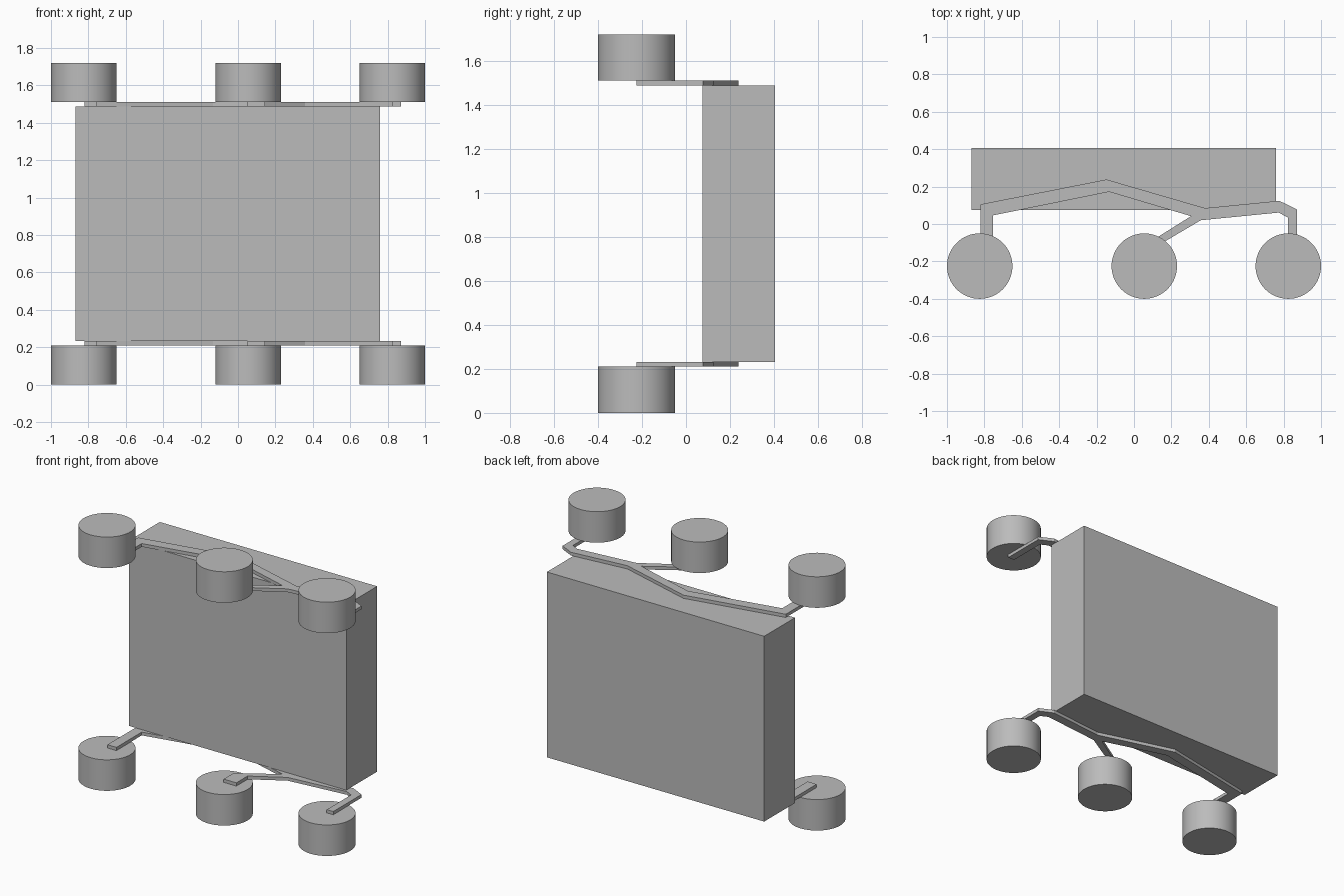
import bpy
import bmesh

cube = bpy.data.objects.get("Cube")
if cube:
    bpy.data.objects.remove(cube, do_unlink=True)

grey = bpy.data.materials.new("plain grey")
grey.use_nodes = True
grey.diffuse_color = (0.5, 0.5, 0.5, 1)
grey.node_tree.nodes["Principled BSDF"].inputs["Base Color"].default_value = (0.5, 0.5, 0.5, 1)

HEIGHT = 1.72
WHEEL_WIDTH = 0.21
ARM_THICKNESS = 0.022
BODY_BASE = WHEEL_WIDTH + ARM_THICKNESS
WHEEL_RADIUS = 0.175
WHEEL_Y = -0.225


def wheel(name, x, z):
    bpy.ops.mesh.primitive_cylinder_add(vertices=64, radius=WHEEL_RADIUS,
                                        depth=WHEEL_WIDTH, location=(x, WHEEL_Y, z))
    obj = bpy.context.object
    obj.name = name
    obj.data.materials.append(grey)
    bpy.ops.object.shade_smooth_by_angle()


def plate(name, outline, z):
    """Flat outline extruded upwards by the arm thickness."""
    bm = bmesh.new()
    face = bm.faces.new([bm.verts.new((x, y, z)) for x, y in outline])
    top = bmesh.ops.extrude_face_region(bm, geom=[face])["geom"]
    bmesh.ops.translate(bm, vec=(0, 0, ARM_THICKNESS),
                        verts=[v for v in top if isinstance(v, bmesh.types.BMVert)])
    bmesh.ops.recalc_face_normals(bm, faces=bm.faces)
    mesh = bpy.data.meshes.new(name)
    bm.to_mesh(mesh)
    bm.free()
    mesh.materials.append(grey)
    bpy.context.collection.objects.link(bpy.data.objects.new(name, mesh))


# Box body
bpy.ops.mesh.primitive_cube_add(size=1, location=(-0.055, 0.24, HEIGHT / 2))
body = bpy.context.object
body.name = "body"
body.scale = (1.63, 0.33, HEIGHT - 2 * BODY_BASE)
body.data.materials.append(grey)

# Forked suspension arm: long rocker, end wheel branch, middle wheel branch
arm_outline = [
    (-0.822, WHEEL_Y), (-0.822, 0.105), (-0.147, 0.238), (0.38, 0.085),
    (0.777, 0.124), (0.872, 0.077), (0.872, WHEEL_Y), (0.823, WHEEL_Y),
    (0.823, 0.035), (0.773, 0.061), (0.357, 0.02), (0.145, -0.105),
    (0.145, WHEEL_Y), (0.05, WHEEL_Y), (0.05, -0.118), (0.305, 0.042),
    (-0.133, 0.172), (-0.754, 0.046), (-0.754, WHEEL_Y),
]

# One arm and three wheels on each side of the body
for side, arm_z, wheel_z in (
        ("lower", WHEEL_WIDTH, WHEEL_WIDTH / 2),
        ("upper", HEIGHT - BODY_BASE, HEIGHT - WHEEL_WIDTH / 2)):
    plate(side + "_suspension_arm", arm_outline, arm_z)
    for place, x in (("right", -0.825), ("middle", 0.055), ("left", 0.825)):
        wheel(f"{side}_{place}_wheel", x, wheel_z)
